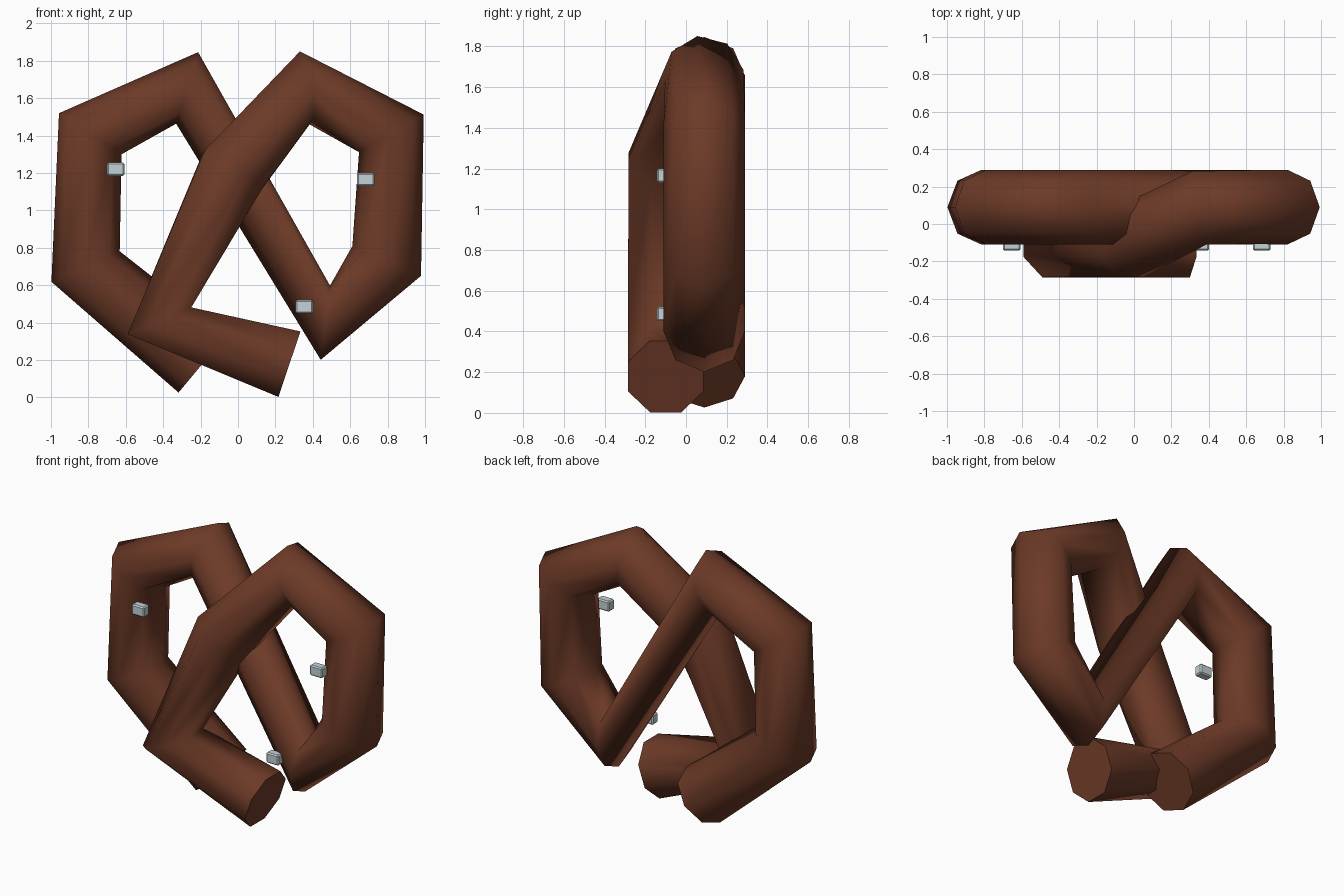
import bpy, bmesh, math
from mathutils import Vector

if "Cube" in bpy.data.objects:
    bpy.data.objects.remove(bpy.data.objects["Cube"])


def material(name, rgb):
    m = bpy.data.materials.new(name)
    m.diffuse_color = (*rgb, 1)
    m.use_nodes = True
    m.node_tree.nodes["Principled BSDF"].inputs["Base Color"].default_value = m.diffuse_color
    return m


brown = material("baked_brown", (0.15, 0.042, 0.02))
white = material("salt_white", (0.55, 0.65, 0.68))


def finish(bm, name, mat):
    bmesh.ops.recalc_face_normals(bm, faces=bm.faces)
    me = bpy.data.meshes.new(name)
    bm.to_mesh(me)
    bm.free()
    me.materials.append(mat)
    ob = bpy.data.objects.new(name, me)
    bpy.context.collection.objects.link(ob)
    return ob


# Dough strand: eight-sided tube along a knotted path (x, y, z, twist in degrees)
path = [(-0.19, 0.09, 0.18, 0), (-0.815, 0.09, 0.70, 0), (-0.79, 0.09, 1.41, 0),
        (-0.272, 0.09, 1.655, 0), (0.467, 0.09, 0.40, 0), (0.795, 0.09, 0.73, 0),
        (0.82, 0.09, 1.412, 0), (0.357, 0.09, 1.655, -10), (-0.03, -0.10, 1.21, -22.5),
        (-0.42, -0.10, 0.41, -22.5), (0.275, -0.10, 0.178, -22.5)]
RADIUS, SIDES = 0.2, 8
pts = [Vector(p[:3]) for p in path]
bm = bmesh.new()
rings = []
for i, c in enumerate(pts):
    t = Vector()
    if i > 0:
        t += (c - pts[i - 1]).normalized()
    if i < len(pts) - 1:
        t += (pts[i + 1] - c).normalized()
    t.normalize()
    u = Vector((0, 1, 0))
    u = (u - t * u.dot(t)).normalized()
    v = t.cross(u)
    ring = []
    for k in range(SIDES):
        a = 2 * math.pi * k / SIDES + math.radians(path[i][3])
        ring.append(bm.verts.new(c + RADIUS * (math.cos(a) * u + math.sin(a) * v)))
    rings.append(ring)
for r0, r1 in zip(rings, rings[1:]):
    for k in range(SIDES):
        j = (k + 1) % SIDES
        bm.faces.new((r0[k], r0[j], r1[j], r1[k])).smooth = True
# Flat end caps
for ring in (rings[0], rings[-1]):
    cap = bm.faces.new(ring)
    for e in cap.edges:
        e.smooth = False
finish(bm, "dough_strand", brown)

# Salt grains: small bevelled blocks on the front
for n, (x, z) in enumerate([(-0.653, 1.22), (0.683, 1.165), (0.355, 0.485)]):
    bm = bmesh.new()
    bmesh.ops.create_cube(bm, size=1)
    bmesh.ops.scale(bm, vec=(0.094, 0.06, 0.07), verts=bm.verts)
    bmesh.ops.bevel(bm, geom=bm.edges[:], offset=0.008, segments=1, affect='EDGES')
    ob = finish(bm, f"salt_grain_{n + 1}", white)
    ob.location = (x, -0.113, z)
